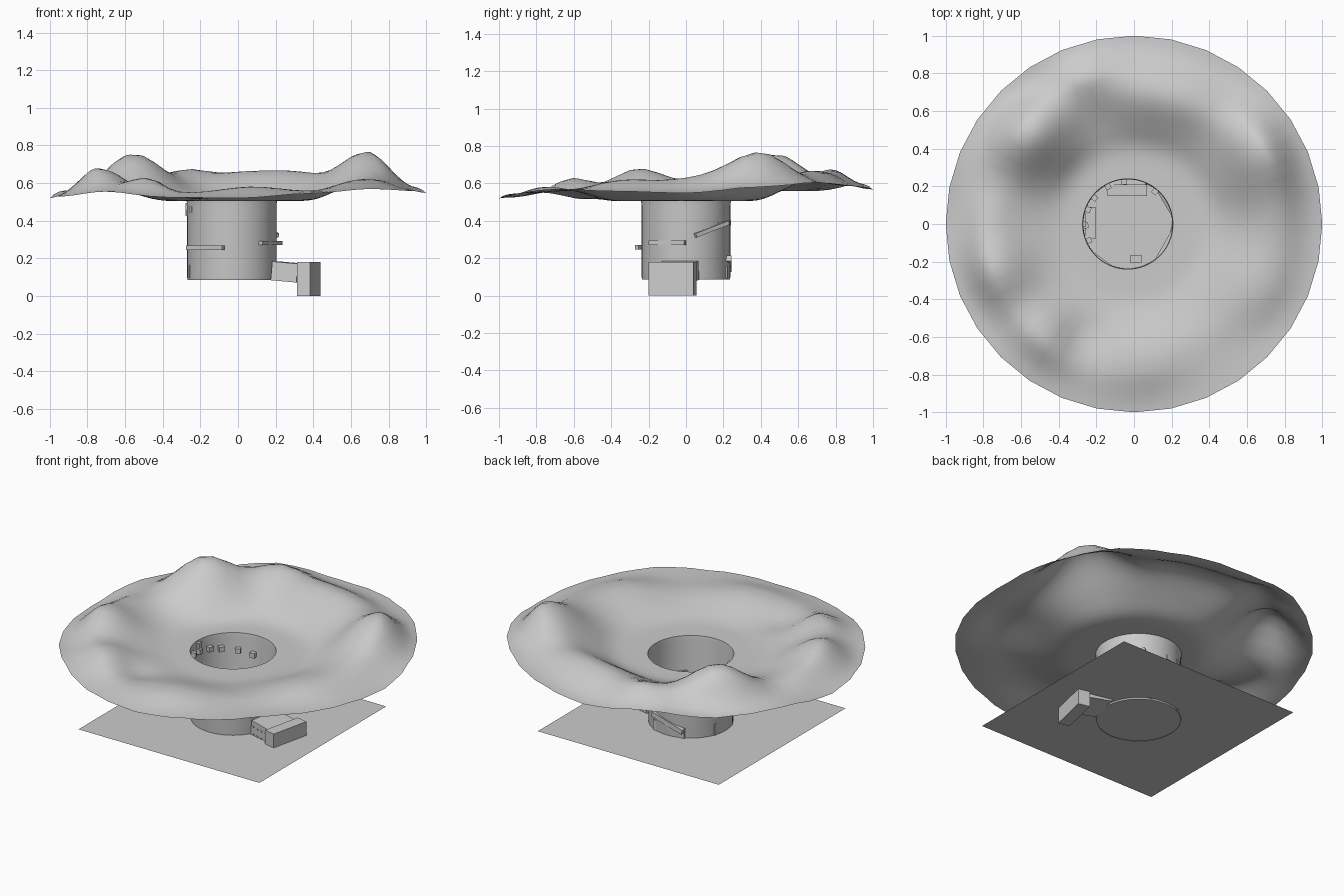
import bpy, bmesh, math
from mathutils import Vector, Matrix

if "Cube" in bpy.data.objects:
    bpy.data.objects.remove(bpy.data.objects["Cube"])

CX = -0.033      # centre of the well

grey = bpy.data.materials.new("plain_grey")
grey.diffuse_color = (0.6, 0.6, 0.6, 1)
grey.use_nodes = True
grey.node_tree.nodes["Principled BSDF"].inputs["Base Color"].default_value = grey.diffuse_color


def finish(name, bm, smooth=False):
    me = bpy.data.meshes.new(name)
    bm.to_mesh(me)
    bm.free()
    ob = bpy.data.objects.new(name, me)
    bpy.context.collection.objects.link(ob)
    me.materials.append(grey)
    for p in me.polygons:
        p.use_smooth = smooth
    return ob


def box(name, centre, size, pitch=0, yaw=0):
    bm = bmesh.new()
    bmesh.ops.create_cube(bm, size=1)
    turn = (Matrix.Rotation(math.radians(yaw), 4, 'Z')
            @ Matrix.Rotation(math.radians(pitch), 4, 'Y'))
    bm.transform(Matrix.Translation(centre) @ turn @ Matrix.Diagonal((*size, 1)))
    return finish(name, bm)


def bar(name, a, b, width, height):
    """Straight plank between two points."""
    a, b = Vector(a), Vector(b)
    d = b - a
    yaw = math.degrees(math.atan2(d.y, d.x))
    pitch = -math.degrees(math.atan2(d.z, math.hypot(d.x, d.y)))
    return box(name, (a + b) / 2, (d.length, width, height), pitch, yaw)


def rings(name, loops):
    """Skin a list of equal vertex loops."""
    bm = bmesh.new()
    vs = [[bm.verts.new(p) for p in loop] for loop in loops]
    n = len(vs[0])
    for lo, hi in zip(vs, vs[1:]):
        for i in range(n):
            j = (i + 1) % n
            bm.faces.new((lo[i], lo[j], hi[j], hi[i]))
    return finish(name, bm, True)


def smoothstep(a, b, x):
    t = max(0.0, min(1.0, (x - a) / (b - a)))
    return t * t * (3 - 2 * t)


# Hills: x, y, spread, height
HILLS = [
    (-0.55, 0.48, 0.16, 0.195), (0.71, 0.42, 0.18, 0.20),
    (0.62, 0.22, 0.13, 0.03), (-0.28, 0.83, 0.13, 0.11),
    (0.02, 0.70, 0.15, 0.085), (0.30, 0.65, 0.15, 0.085),
    (-0.75, -0.25, 0.14, 0.12), (-0.49, -0.61, 0.12, 0.075),
    (0.66, -0.30, 0.18, 0.06), (0.08, -0.72, 0.15, 0.03),
    (0.74, 0.02, 0.13, 0.04), (-0.78, 0.05, 0.10, 0.035),
    (-0.28, -0.60, 0.09, -0.04), (-0.62, 0.78, 0.10, -0.03),
]
# Rim heights at 16 even angles, counter-clockwise from +x
RIM = [0.548, 0.58, 0.605, 0.585, 0.568, 0.60, 0.56, 0.56,
       0.52, 0.53, 0.555, 0.525, 0.52, 0.545, 0.57, 0.558]


def rim_height(a):
    u = (a / (2 * math.pi) * 16) % 16
    i = int(u)
    return RIM[i] + (RIM[(i + 1) % 16] - RIM[i]) * smoothstep(0, 1, u - i)


def height(x, y):
    r = math.hypot(x, y)
    z = 0.055 * smoothstep(0.36, 0.75, r) - 0.01 * smoothstep(0.3, 0.9, -y)
    hills = sum(h * math.exp(-((x - a) ** 2 + (y - b) ** 2) / (2 * s * s))
                for a, b, s, h in HILLS)
    z = 0.505 + z + hills * smoothstep(0.28, 0.52, r)
    rim = smoothstep(0.78, 1.04, r) / smoothstep(0.78, 1.04, 1)
    return z + (rim_height(math.atan2(y, x)) - z) * rim


# Rolling terrain disc with a round hole; the outer edge has 32 straight sides
N, M = 64, 28
loops = []
for k in range(M + 1):
    t = 1 - k / M
    loop = []
    for i in range(N):
        a = 2 * math.pi * i / N
        r = 0.24 + 0.76 * t
        if i % 2:
            r *= 1 - t * (1 - math.cos(math.pi / 32))
        x, y = CX * (1 - t) + r * math.cos(a), r * math.sin(a)
        loop.append((x, y, height(x, y)))
    loops.append(loop)
rings("terrain", loops)

# Round well with a softened foot
profile = [(0.235, 0.086), (0.237, 0.1), (0.237, 0.48), (0.24, 0.505)]
S = 64
rings("well_wall", [[(CX + r * math.cos(2 * math.pi * i / S),
                      r * math.sin(2 * math.pi * i / S), z)
                     for i in range(S)] for r, z in profile])
bm = bmesh.new()
bmesh.ops.create_circle(bm, cap_ends=True, segments=S, radius=0.235)
bm.transform(Matrix.Translation((CX, 0, 0.088)))
finish("well_floor", bm)

# Flat square sheet at the foot of the well
bm = bmesh.new()
bmesh.ops.create_grid(bm, x_segments=1, y_segments=1, size=0.616)
bm.transform(Matrix.Translation((CX, -0.008, 0.095)))
finish("ground_sheet", bm)

# End block and sloping passage
YAW = -12.9
box("end_block", (0.3755, -0.0725, 0.09), (0.072, 0.246, 0.18), 0, YAW)
MID = Vector((0.268, -0.045, 0.128))
box("passage", MID, (0.14, 0.20, 0.10), 5, YAW)

# Studs on the passage side
turn = Matrix.Rotation(math.radians(YAW), 4, 'Z')
for row in range(2):
    for i in range(4):
        off = turn @ Vector((-0.05 + 0.033 * i, -0.1, 0.02 - 0.045 * row - 0.003 * i))
        box("passage_stud", MID + off, (0.01, 0.008, 0.008), 5, YAW)

# Planks crossing the wall of the well
bar("left_plank", (-0.268, -0.125, 0.258), (-0.078, -0.264, 0.258), 0.024, 0.024)
bar("right_plank", (0.12, -0.195, 0.283), (0.228, -0.005, 0.283), 0.022, 0.022)
bar("sloping_plank", (0.208, 0.05, 0.322), (0.105, 0.225, 0.39), 0.022, 0.022)
bar("back_ramp", (-0.14, 0.225, 0.14), (0.065, 0.225, 0.2), 0.035, 0.03)

# Step blocks climbing the inside of the well
for i, deg in enumerate((203, 182, 160, 142, 118, 95, 50)):
    a = math.radians(deg)
    box("step_block", (CX + 0.225 * math.cos(a), 0.225 * math.sin(a), 0.46 - 0.014 * i),
        (0.03, 0.03, 0.03), 0, deg)

# Furniture inside the well
box("back_bench", (-0.037, 0.185, 0.125), (0.21, 0.075, 0.065))
box("floor_block", (0.01, -0.185, 0.105), (0.058, 0.042, 0.03))
box("side_ledge", (-0.232, 0.005, 0.13), (0.055, 0.17, 0.07))
box("wall_hook", (-0.268, 0.0, 0.46), (0.024, 0.03, 0.07))
